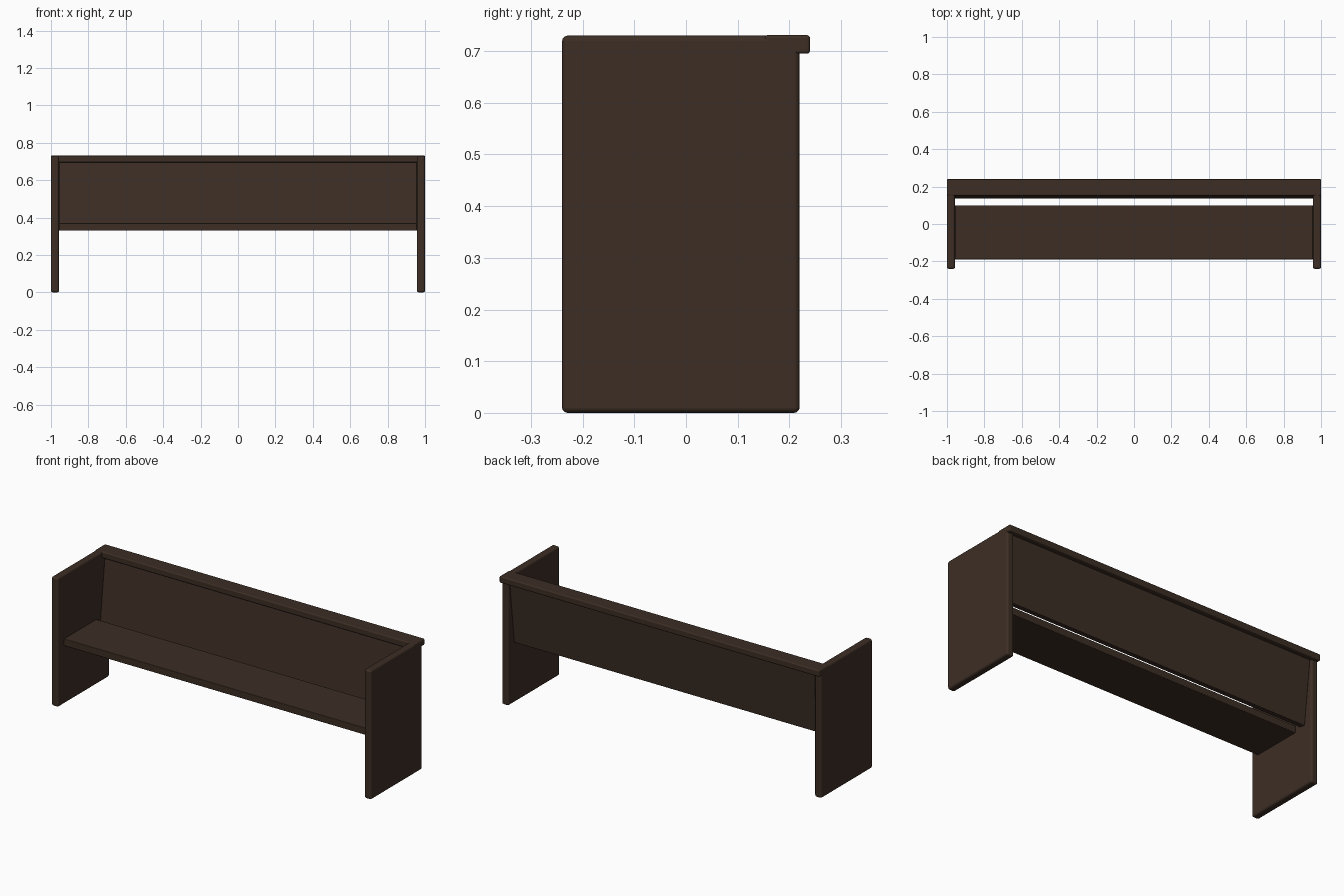
import bpy
import bmesh

cube = bpy.data.objects.get("Cube")
if cube:
    bpy.data.objects.remove(cube, do_unlink=True)

wood = bpy.data.materials.new("dark_brown_wood")
colour = (0.046, 0.027, 0.018, 1)
wood.diffuse_color = colour
wood.use_nodes = True
bsdf = next(n for n in wood.node_tree.nodes if n.type == "BSDF_PRINCIPLED")
bsdf.inputs["Base Color"].default_value = colour
bsdf.inputs["Roughness"].default_value = 0.7


def board(name, x0, x1, profile, radius):
    """Extrude a (y, z) profile along x and round its edges."""
    bm = bmesh.new()
    face = bm.faces.new([bm.verts.new((x0, y, z)) for y, z in profile])
    ext = bmesh.ops.extrude_face_region(bm, geom=[face])
    moved = [g for g in ext["geom"] if isinstance(g, bmesh.types.BMVert)]
    bmesh.ops.translate(bm, vec=(x1 - x0, 0, 0), verts=moved)
    bmesh.ops.recalc_face_normals(bm, faces=bm.faces)
    mesh = bpy.data.meshes.new(name)
    bm.to_mesh(mesh)
    bm.free()
    mesh.materials.append(wood)
    obj = bpy.data.objects.new(name, mesh)
    bpy.context.collection.objects.link(obj)
    bevel = obj.modifiers.new("rounded_edges", "BEVEL")
    bevel.width = radius
    bevel.segments = 3
    bevel.harden_normals = True
    bpy.ops.object.select_all(action="DESELECT")
    obj.select_set(True)
    bpy.context.view_layer.objects.active = obj
    bpy.ops.object.shade_smooth_by_angle()
    return obj


def rect(y0, y1, z0, z1):
    return [(y0, z0), (y1, z0), (y1, z1), (y0, z1)]


# Solid end panels
inner = 0.957
for side, sign in (("left", 1), ("right", -1)):
    x0, x1 = sorted((sign * inner, sign))
    board(side + "_end_panel", x0, x1, rect(-0.24, 0.22, 0, 0.73), 0.011)

# Flat seat board, held between the panels
board("seat", -inner, inner, rect(-0.19, 0.1, 0.33, 0.37), 0.004)

# Leaning backrest
lean = [(0.135, 0.345), (0.17, 0.341), (0.211, 0.7), (0.176, 0.7)]
board("backrest", -inner, inner, lean, 0.004)

# Top rail over the backrest and the panels
board("top_rail", -1, 1, rect(0.152, 0.24, 0.695, 0.731), 0.006)
